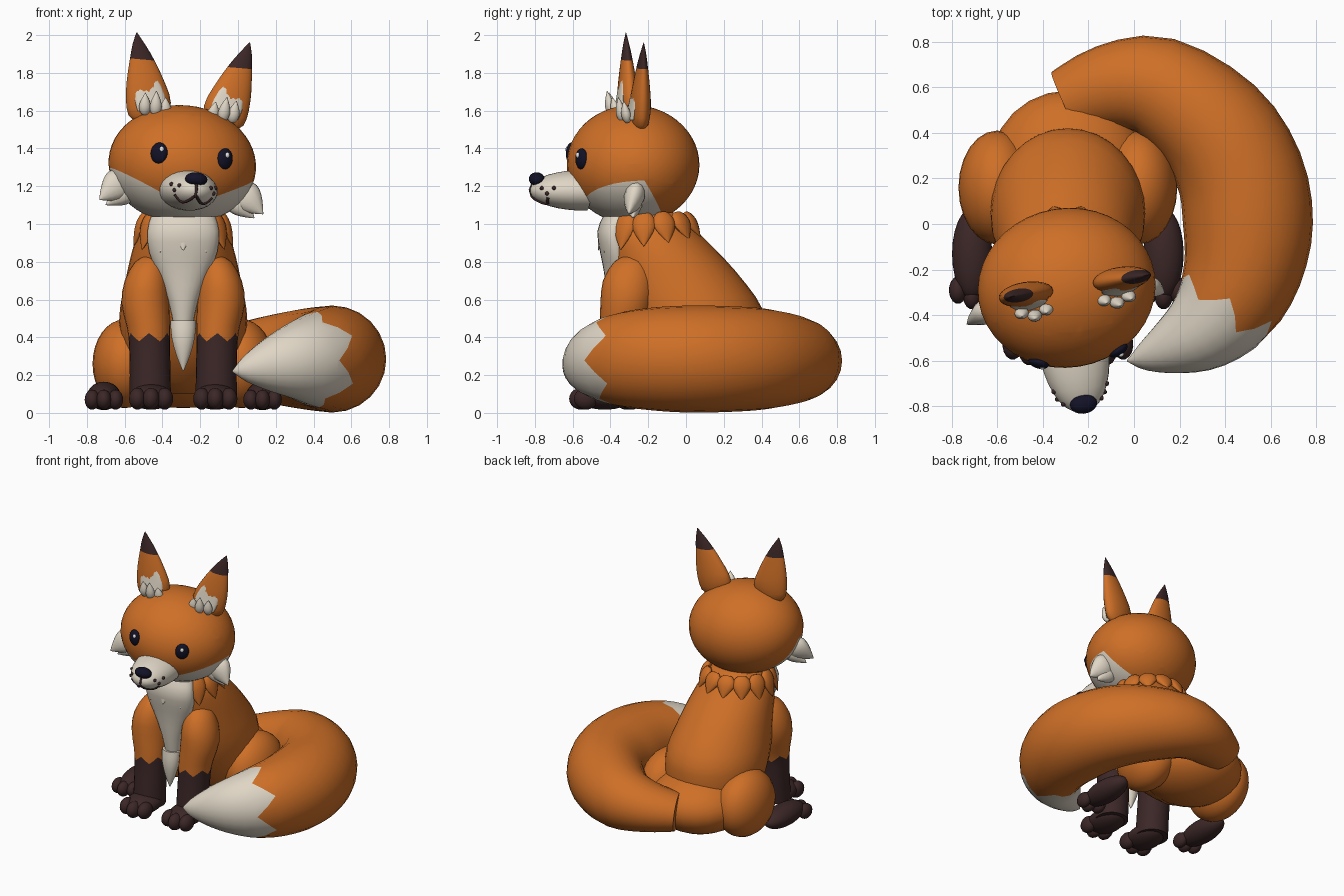
import bpy, bmesh, math
from mathutils import Vector, Matrix

if "Cube" in bpy.data.objects:
    bpy.data.objects.remove(bpy.data.objects["Cube"])

def mat(name, col):
    m = bpy.data.materials.new(name)
    m.diffuse_color = (*col, 1)
    m.use_nodes = True
    m.node_tree.nodes["Principled BSDF"].inputs["Base Color"].default_value = m.diffuse_color
    return m

ORANGE = mat("orange_fur", (0.62, 0.16, 0.02))
CREAM = mat("cream_fur", (0.74, 0.67, 0.56))
DARK = mat("dark_brown", (0.045, 0.02, 0.02))
NAVY = mat("near_black", (0.006, 0.006, 0.02))
WHITE = mat("eye_white", (0.85, 0.85, 0.85))
I4 = Matrix.Identity(4)
UP = Vector((0, 0, 1))
CX = -0.29  # symmetry line of the body

def finish(bm, name, mats, xf=I4):
    bmesh.ops.recalc_face_normals(bm, faces=bm.faces)
    bm.transform(xf)
    me = bpy.data.meshes.new(name)
    bm.to_mesh(me)
    bm.free()
    for m in mats:
        me.materials.append(m)
    ob = bpy.data.objects.new(name, me)
    bpy.context.collection.objects.link(ob)
    return ob

def ball(name, c, r, m, xf=I4, turn=0, seg=24):
    bm = bmesh.new()
    bmesh.ops.create_uvsphere(bm, u_segments=seg, v_segments=seg * 2 // 3, radius=1)
    local = Matrix.Translation(c) @ Matrix.Rotation(turn, 4, 'Z') @ Matrix.Diagonal((*r, 1))
    return finish(bm, name, [m], xf @ local)

def spline(pts, sub):
    """Catmull-Rom through rows of any width."""
    out, n = [], len(pts)
    for i in range(n - 1):
        a, b, c, d = (pts[max(0, min(n - 1, i + k))] for k in (-1, 0, 1, 2))
        for s in range(sub):
            t = s / sub
            out.append([0.5 * (2 * q + (r - p) * t + (2 * p - 5 * q + 4 * r - w) * t * t
                               + (3 * q - p - 3 * r + w) * t ** 3) for p, q, r, w in zip(a, b, c, d)])
    return out + [list(pts[-1])]

def sweep(name, pts, mats, hint=UP, axis=None, n=24, sub=2, split=None, zig=0, xf=I4):
    """Skin elliptical sections (x, y, z, width, depth); second colour after section 'split'."""
    rows = spline(pts, sub)
    cs = [Vector(r[:3]) for r in rows]
    rings = []
    for i, r in enumerate(rows):
        t = axis or (cs[min(i + 1, len(cs) - 1)] - cs[max(i - 1, 0)]).normalized()
        u = t.cross(hint).normalized()
        v = u.cross(t)
        a, b = max(r[3], 0.001), max(r[4], 0.001)
        rings.append([cs[i] + u * a * math.cos(j * math.tau / n) + v * b * math.sin(j * math.tau / n)
                      for j in range(n)])
    k = split * sub if split is not None else len(rings)
    if zig:
        rings[k] = [p + (rings[k + (1 if d > 0 else -1)][j] - p) * abs(d) * zig
                    for j, p in enumerate(rings[k]) for d in ((1, 0, -1, 0)[j % 4],)]
    bm = bmesh.new()
    vs = [[bm.verts.new(p) for p in ring] for ring in rings]
    bm.faces.new(vs[0])
    bm.faces.new(vs[-1]).material_index = int(split is not None)
    for i in range(len(vs) - 1):
        for j in range(n):
            f = bm.faces.new((vs[i][j], vs[i][(j + 1) % n], vs[i + 1][(j + 1) % n], vs[i + 1][j]))
            f.material_index = int(i >= k)
    return finish(bm, name, mats, xf)

def petal(name, base, tip, w, th, normal, m, xf=I4):
    base, tip = Vector(base), Vector(tip)
    prof = ((0, .45), (.12, .8), (.35, 1), (.6, .8), (.85, .35), (1, .02))
    sweep(name, [(*base.lerp(tip, f), w * s, th * s) for f, s in prof], [m],
          hint=Vector(normal), n=12, xf=xf)

FRONT = Vector((0, 1, 0))

# Torso and rump: (z, front y, back y, half width)
secs = [(1.06, -.40, -.03, .17), (.95, -.44, .07, .24), (.82, -.42, .20, .28), (.68, -.39, .32, .31),
        (.55, -.35, .405, .335), (.42, -.30, .42, .335), (.25, -.2, .40, .29), (.1, -.02, .28, .13)]
sweep("torso", [(CX, (f + b) / 2, z, w, (b - f) / 2) for z, f, b, w in secs], [ORANGE],
      hint=FRONT, axis=-UP, n=32)
ball("rump", (CX, .25, .24), (.34, .335, .215), ORANGE)

# Chest bib with a lower tuft
sweep("chest_bib", [(CX, -.36, 1.04, .17, .08), (CX, -.385, .96, .19, .085), (CX, -.37, .85, .18, .085),
                    (CX, -.355, .75, .14, .08), (CX, -.345, .6, .08, .07), (CX, -.34, .46, .05, .05)],
      [CREAM], hint=FRONT, axis=-UP)
sweep("belly_tuft", [(CX, -.36, .49, .068, .05), (CX, -.37, .4, .062, .05),
                     (CX, -.375, .3, .035, .03), (CX, -.38, .225, .004, .004)], [CREAM], hint=FRONT, axis=-UP)

# Neck ruff: ring of tufts, cream in front
for i in range(13):
    a = i * math.tau / 13
    s, c = math.sin(a), -math.cos(a)
    front = i in (0, 1, 12)
    back = (1 + c) / 2
    drop = .86 + .07 * back if not i else .845 + .085 * back
    petal("chest_tuft" if front else "ruff_tuft",
          (CX + .2 * s, -.2 + .2 * c, 1.06), (CX + .265 * s, -.19 + .275 * c, drop),
          .062, .03, (s, c, .2), CREAM if front else ORANGE)

for m in (-1, 1):
    side = "left" if m < 0 else "right"
    # Front leg with a zigzag sock
    x = CX + m * .17
    leg = [(x + m * .0, -.28, .835, .02, .03), (x + m * .01, -.29, .80, .075, .09),
           (x + m * .025, -.305, .70, .115, .135), (x + m * .03, -.315, .58, .127, .138),
           (x + m * .015, -.335, .46, .115, .122), (x + m * .01, -.345, .40, .11, .114),
           (x + m * .008, -.35, .34, .108, .11), (x + m * .005, -.36, .2, .108, .11),
           (x + m * .005, -.37, .06, .11, .11)]
    sweep("front_leg_" + side, leg, [ORANGE, DARK], hint=FRONT, axis=-UP, split=5, zig=.85)
    # Front paw
    ball("front_paw_" + side, (x, -.43, .085), (.112, .15, .068), DARK)
    for k in (-1, 0, 1):
        ball("front_toe", (x + k * .072, -.555 + .025 * abs(k), .075), (.045, .065, .058), DARK, seg=15)
    # Thigh and hind foot
    ball("thigh_" + side, (CX + m * .31, .16, .26), (.17, .25, .235), ORANGE)
    hx = CX + m * .42
    ball("hind_foot_" + side, (hx, -.13, .09), (.088, .2, .075), DARK)
    for k in (-1, 0, 1):
        ball("hind_toe", (hx + k * .062, -.315 + .025 * abs(k), .07), (.04, .06, .053), DARK, seg=15)

# Curled tail with a pale zigzag tip
sweep("tail", [(-.30, .53, .25, .15, .13), (-.12, .6, .265, .185, .17), (.1, .6, .28, .225, .22),
               (.34, .43, .285, .26, .265), (.465, .22, .285, .28, .28), (.5, 0, .285, .285, .283),
               (.475, -.2, .285, .262, .27), (.40, -.36, .28, .23, .245), (.29, -.47, .27, .185, .2),
               (.16, -.54, .25, .125, .14), (.04, -.585, .23, .06, .068), (-.03, -.6, .22, .003, .003)],
      [ORANGE, CREAM], sub=3, split=7, zig=.85)

# Head: turned and tilted frame, pale lower face cut by planes
HEAD = (Matrix.Translation((-.295, -.28, 1.315)) @ Matrix.Rotation(math.radians(9), 4, 'Z')
        @ Matrix.Rotation(math.radians(5), 4, 'Y'))
bm = bmesh.new()
bmesh.ops.create_uvsphere(bm, u_segments=40, v_segments=26, radius=1)
bm.transform(Matrix.Diagonal((.392, .35, .314, 1)))
for co, no in (((0, 0, -.225), (-.45, 0, 1)), ((0, 0, -.225), (.45, 0, 1)), ((0, -.032, 0), (0, 1, .64))):
    bmesh.ops.bisect_plane(bm, geom=bm.verts[:] + bm.edges[:] + bm.faces[:], plane_co=co, plane_no=no)
for f in bm.faces:
    p = f.calc_center_median()
    f.material_index = int(p.z < -.225 + .45 * abs(p.x) and p.y < -.032 - .64 * p.z)
finish(bm, "head", [ORANGE, CREAM], HEAD)

# Muzzle: rounded cone, forward reach as a function of radius
MZ, MS = -.137, .70
def reach(rho):
    return .25 + .3 * math.sqrt(max(0, 1 - (rho / .155) ** 2.2))
def on_muzzle(x, z):
    return Vector((x, -reach(math.hypot(x, (z - MZ) / MS)), z))

sweep("muzzle", [(0, -reach(r), MZ, r, r * MS) for r in (.155, .152, .146, .136, .12, .1, .075, .045, .02, 0)],
      [CREAM], axis=Vector((0, -1, 0)), sub=1, xf=HEAD)
ball("nose", (0, -.515, -.078), (.06, .042, .036), NAVY, HEAD)

# Mouth lines and whisker dots
for m in (-1, 1):
    arc = [on_muzzle(m * (.005 + .095 * t / 6), -.168 - .036 * math.sin(math.pi * t / 6)) for t in range(7)]
    sweep("mouth_line", [(*p, .008, .008) for p in arc], [DARK], n=8, sub=1, xf=HEAD)
    for x, z in ((.085, -.118), (.105, -.145), (.118, -.115)):
        ball("whisker_dot", on_muzzle(m * x, z), (.011,) * 3, DARK, HEAD, seg=9)
line = [on_muzzle(0, z) for z in (-.1, -.135, -.17)]
sweep("lip_line", [(*p, .008, .008) for p in line], [DARK], hint=Vector((1, 0, 0)), n=8, sub=1, xf=HEAD)

for m in (-1, 1):
    # Eye
    ball("eye", (m * .177, -.305, .045), (.046, .026, .056), NAVY, HEAD, turn=m * .43)
    ball("eye_glint", (m * .177 + .008, -.327, .066), (.013, .01, .015), WHITE, HEAD, turn=m * .43, seg=12)
    # Cheek tufts
    petal("cheek_tuft", (m * .29, -.02, -.09), (m * .44, -.09, -.225), .085, .055, (0, -1, 0), CREAM, HEAD)
    petal("cheek_tuft_low", (m * .25, -.03, -.14), (m * .40, -.06, -.25), .06, .045, (0, -1, 0), CREAM, HEAD)
    # Ear with dark tip
    ear = [(.22, .195, .03), (.215, .235, .095), (.21, .32, .121), (.232, .42, .103),
           (.262, .535, .066), (.285, .61, .036), (.304, .675, .002)]
    sweep("ear", [(m * x, .0, z, w, w * .45) for x, z, w in ear], [ORANGE, DARK],
          hint=FRONT, axis=UP, split=4, xf=HEAD)
    # Pale inner ear and base tufts
    inner = [(.2, .26, .07), (.205, .32, .084), (.22, .40, .068), (.238, .48, .036), (.25, .545, .002)]
    sweep("inner_ear", [(m * x, -.048 + .03 * i / 4, z, w, .024 * (1 - i / 5)) for i, (x, z, w) in enumerate(inner)],
          [CREAM], hint=FRONT, axis=UP, xf=HEAD)
    for dx, h, y in ((-.065, .345, -.08), (-.01, .375, -.1), (.045, .36, -.08)):
        petal("ear_tuft", (m * (.19 + dx), y + .01, .245), (m * (.20 + dx), y - .015, h), .032, .026,
              (0, -1, 0), CREAM, HEAD)

# Smooth shading with crisp edges
for ob in bpy.context.scene.objects:
    ob.select_set(True)
    bpy.context.view_layer.objects.active = ob
bpy.ops.object.shade_smooth_by_angle(angle=math.radians(50))
